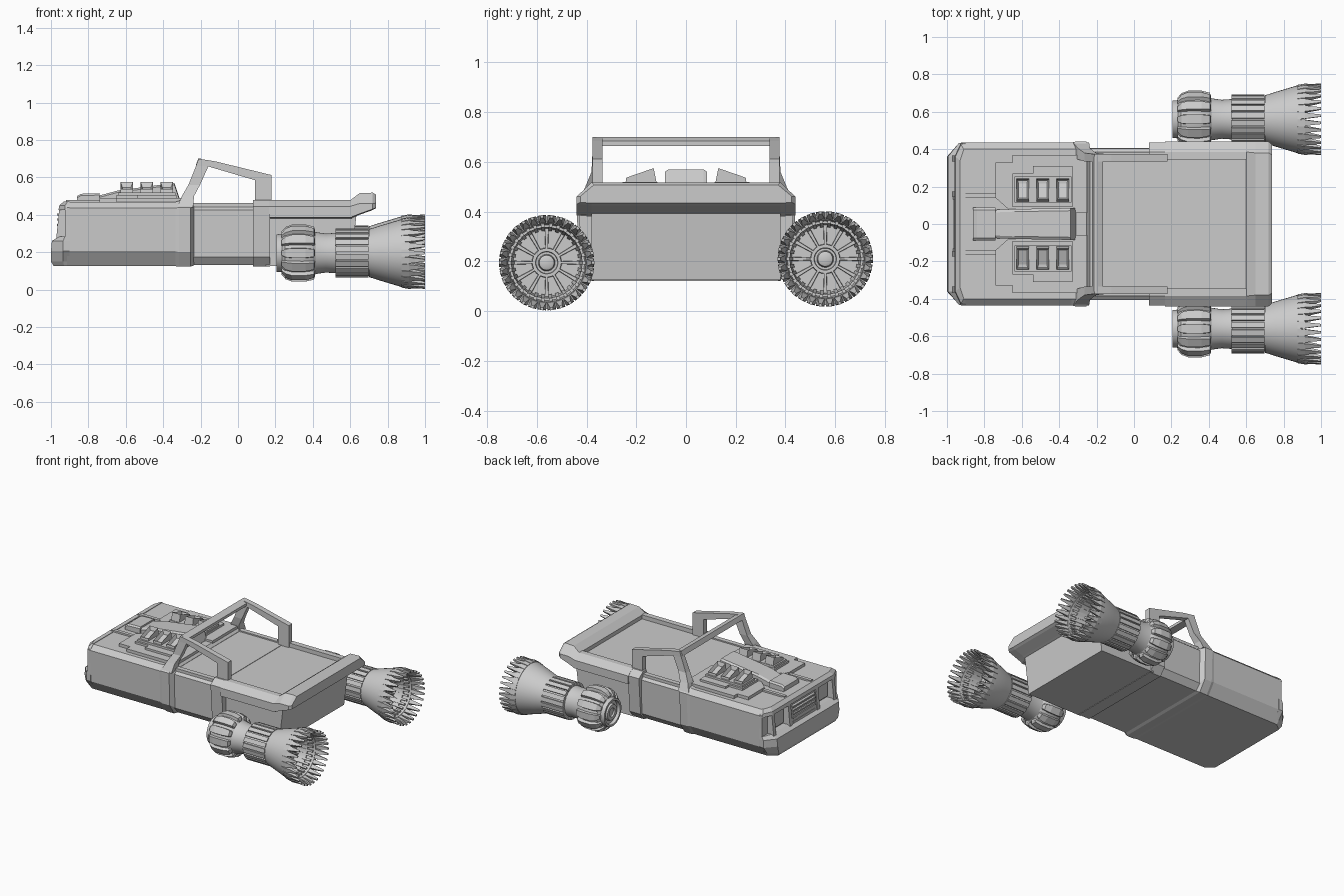
import bpy, bmesh, math

SIDES = ((1, "right"), (-1, "left"))


def finish(name, bm, smooth=False):
    bmesh.ops.recalc_face_normals(bm, faces=bm.faces)
    me = bpy.data.meshes.new(name)
    bm.to_mesh(me)
    bm.free()
    ob = bpy.data.objects.new(name, me)
    bpy.context.collection.objects.link(ob)
    if smooth:
        bpy.ops.object.select_all(action='DESELECT')
        ob.select_set(True)
        bpy.context.view_layer.objects.active = ob
        bpy.ops.object.shade_smooth_by_angle(angle=math.radians(32))
    return ob


def add_loft(bm, rings):
    vs = [[bm.verts.new(p) for p in r] for r in rings]
    n = len(vs[0])
    for a, b in zip(vs, vs[1:]):
        for i in range(n):
            j = (i + 1) % n
            bm.faces.new((a[i], a[j], b[j], b[i]))
    bm.faces.new(vs[0])
    bm.faces.new(vs[-1])


def loft(name, rings):
    bm = bmesh.new()
    add_loft(bm, rings)
    return finish(name, bm)


def ring(x, half):
    # symmetric cross-section at x from (y, z) points of one half
    return [(x, y, z) for y, z in half] + [(x, -y, z) for y, z in reversed(half)]


def prism(name, pts, axis, lo, hi):
    put = {'x': lambda p, t: (t, p[0], p[1]), 'y': lambda p, t: (p[0], t, p[1]),
           'z': lambda p, t: (p[0], p[1], t)}[axis]
    return loft(name, [[put(p, t) for p in pts] for t in (lo, hi)])


def box(name, x0, x1, y0, y1, z0, z1):
    return prism(name, [(x0, z0), (x1, z0), (x1, z1), (x0, z1)], 'y', y0, y1)


def radial(name, n, sections, c, phase=0.0):
    # n copies around the x axis; section = (x, inner r, outer r, half width in, half width out)
    bm = bmesh.new()
    for k in range(n):
        a = 2 * math.pi * (k + phase) / n
        ca, sa = math.cos(a), math.sin(a)
        rings = []
        for x, r0, r1, w0, w1 in sections:
            quad = [(r0, -w0), (r1, -w1), (r1, w1), (r0, w0)]
            rings.append([(x, c[0] + r * ca - w * sa, c[1] + r * sa + w * ca) for r, w in quad])
        add_loft(bm, rings)
    return finish(name, bm)


def lathe(name, prof, c, n=40):
    bm = bmesh.new()
    add_loft(bm, [[(x, c[0] + r * math.cos(2 * math.pi * i / n), c[1] + r * math.sin(2 * math.pi * i / n))
                   for i in range(n)] for x, r in prof])
    return finish(name, bm, True)


# nose hull and the raised frames around the body
nose = [(0.375, 0.125), (0.43, 0.205), (0.435, 0.435), (0.40, 0.468)]
loft("nose_hull", [ring(-0.915, nose), ring(-0.33, nose)])
frame = [(0.38, 0.122), (0.432, 0.20), (0.44, 0.44), (0.40, 0.475)]
loft("front_frame", [ring(-0.335, nose), ring(-0.315, frame), ring(-0.255, frame),
                     ring(-0.235, [(0.365, 0.13), (0.40, 0.18), (0.405, 0.43), (0.37, 0.455)])])
mid = [(0.365, 0.13), (0.40, 0.175), (0.405, 0.425), (0.37, 0.453)]
loft("cockpit_hull", [ring(-0.24, mid), ring(0.12, mid)])
rear_frame = [(0.37, 0.122), (0.415, 0.175), (0.435, 0.445), (0.385, 0.48), (0.345, 0.48), (0.345, 0.45)]
loft("rear_frame", [ring(0.08, rear_frame), ring(0.17, rear_frame)])

# rear hull, overhanging deck with side rails, and tail lip
prism("rear_hull", [(0.15, 0.125), (0.60, 0.125), (0.635, 0.41), (0.15, 0.41)], 'y', -0.38, 0.38)
deck = [(0.38, 0.38), (0.44, 0.385), (0.44, 0.445), (0.385, 0.48), (0.345, 0.48), (0.345, 0.45)]
loft("rear_deck", [ring(0.165, deck), ring(0.61, deck)])
loft("tail_lip", [ring(0.60, [(0.38, 0.38), (0.44, 0.385), (0.44, 0.445), (0.385, 0.478)]),
                  ring(0.65, [(0.38, 0.40), (0.44, 0.405), (0.44, 0.46), (0.38, 0.515)]),
                  ring(0.72, [(0.38, 0.425), (0.44, 0.43), (0.44, 0.46), (0.38, 0.518)]),
                  ring(0.738, [(0.38, 0.435), (0.425, 0.437), (0.425, 0.462), (0.37, 0.508)])])


# front bumper, hood lip, grille
def plan(front, corner_x, yf, ys):
    return [(-0.90, -ys), (corner_x, -ys), (front, -yf), (front, yf), (corner_x, ys), (-0.90, ys)]


loft("bumper", [[(x, y, z) for x, y in plan(f, cx, yf, ys)] for z, f, cx, yf, ys in
                ((0.125, -0.985, -0.93, 0.33, 0.375), (0.15, -1.0, -0.935, 0.345, 0.39),
                 (0.205, -1.0, -0.935, 0.36, 0.432), (0.26, -0.995, -0.935, 0.36, 0.434),
                 (0.285, -0.955, -0.925, 0.36, 0.434))])
loft("hood_lip", [[(x, y, z) for x, y in plan(f, cx, yf, ys)] for z, f, cx, yf, ys in
                  ((0.425, -0.96, -0.925, 0.36, 0.435), (0.45, -0.955, -0.925, 0.36, 0.425),
                   (0.472, -0.93, -0.91, 0.34, 0.40))])
prism("grille_panel", [(-0.90, 0.25), (-0.968, 0.27), (-0.945, 0.44), (-0.90, 0.44)], 'y', -0.145, 0.145)
for i in range(5):
    box(f"grille_slat_{i}", -0.968, -0.93, -0.13, 0.13, 0.285 + i * 0.028, 0.295 + i * 0.028)

for s, tag in SIDES:
    # headlight surrounds and lamps
    for y0, y1, nm in ((0.145, 0.175, "inner"), (0.335, 0.365, "outer")):
        prism(f"headlight_post_{nm}_{tag}", [(-0.90, 0.26), (-0.972, 0.27), (-0.955, 0.44), (-0.90, 0.44)],
              'y', s * y0, s * y1)
    box(f"headlight_{tag}", -0.93, -0.90, s * 0.19, s * 0.32, 0.30, 0.41)
    box(f"corner_post_{tag}", -0.925, -0.90, s * 0.37, s * 0.433, 0.27, 0.44)

    # stepped hood plates
    steps = [(-0.74, 0.14), (-0.74, 0.33), (-0.65, 0.33), (-0.65, 0.37), (-0.25, 0.37), (-0.25, 0.06), (-0.65, 0.06)]
    prism(f"hood_plate_{tag}", [(x, s * y) for x, y in steps], 'z', 0.46, 0.49)
    prism(f"hood_step_{tag}", [(x, s * y) for x, y in
          [(-0.65, 0.09), (-0.65, 0.27), (-0.54, 0.27), (-0.54, 0.31), (-0.33, 0.31), (-0.33, 0.09)]], 'z', 0.48, 0.505)
    prism(f"hood_side_strip_{tag}", [(-0.92, s * 0.14), (-0.92, s * 0.165), (-0.74, s * 0.165), (-0.74, s * 0.14)],
          'z', 0.46, 0.48)

    # three slanted hollow exhaust stacks per side
    for i in range(3):
        x = -0.595 + i * 0.107
        ob = prism(f"exhaust_stack_{tag}_{i}", [(s * y, z) for y, z in
                   ((0.245, 0.50), (0.115, 0.50), (0.13, 0.575), (0.24, 0.537))], 'x', x - 0.033, x + 0.033)
        bm = bmesh.new()
        bm.from_mesh(ob.data)
        top = max(bm.faces, key=lambda f: f.calc_center_median().z)
        bmesh.ops.inset_region(bm, faces=[top], thickness=0.014, depth=0)
        bmesh.ops.translate(bm, verts=top.verts, vec=(0, 0, -0.025))
        bm.to_mesh(ob.data)
        bm.free()
    box(f"stack_rail_{tag}", -0.64, -0.335, s * 0.115, s * 0.255, 0.49, 0.52)

    # roll cage side: bent front post, top rail, rear post
    loft(f"cage_front_post_{tag}", [[(x0, s * y0, z), (x1, s * y0, z), (x1, s * y1, z), (x0, s * y1, z)]
         for z, x0, x1, y0, y1 in ((0.44, -0.325, -0.24, 0.36, 0.435), (0.50, -0.30, -0.235, 0.345, 0.405),
                                   (0.56, -0.265, -0.203, 0.335, 0.38), (0.66, -0.225, -0.158, 0.335, 0.375),
                                   (0.697, -0.212, -0.20, 0.335, 0.375))])
    prism(f"cage_top_rail_{tag}", [(-0.212, 0.70), (-0.12, 0.685), (0.18, 0.612), (0.18, 0.57), (0.09, 0.585),
                                   (-0.155, 0.657), (-0.20, 0.66)], 'y', s * 0.335, s * 0.375)
    box(f"cage_rear_post_{tag}", 0.092, 0.18, s * 0.335, s * 0.375, 0.44, 0.60)
    box(f"cockpit_sill_{tag}", -0.24, 0.10, s * 0.35, s * 0.385, 0.44, 0.462)

    # rear thrust engine: turned body
    c = (s * 0.56, 0.2025 + s * 0.0075)
    lathe(f"engine_body_{tag}", [
        (0.222, 0.03), (0.21, 0.032), (0.21, 0.055), (0.228, 0.06), (0.228, 0.082), (0.205, 0.085), (0.205, 0.10),
        (0.235, 0.102), (0.25, 0.122), (0.29, 0.135), (0.35, 0.136), (0.40, 0.125), (0.415, 0.112), (0.47, 0.104),
        (0.525, 0.108), (0.525, 0.122), (0.70, 0.122), (0.70, 0.128), (0.76, 0.147), (0.88, 0.183), (0.915, 0.186),
        (0.915, 0.158), (0.86, 0.152), (0.86, 0.142), (0.78, 0.135), (0.78, 0.06), (0.80, 0.058), (0.80, 0.045),
        (0.785, 0.043), (0.785, 0.034), (0.82, 0.03), (0.825, 0.02)], c)
    # curved ribs on the front bulb, flutes on the barrel
    radial(f"engine_bulb_ribs_{tag}", 12, [
        (0.232, 0.09, 0.115, 0.012, 0.012), (0.255, 0.10, 0.14, 0.025, 0.022), (0.29, 0.11, 0.153, 0.028, 0.025),
        (0.36, 0.11, 0.153, 0.028, 0.025), (0.405, 0.10, 0.142, 0.024, 0.020), (0.412, 0.10, 0.125, 0.016, 0.014)], c)
    radial(f"engine_barrel_flutes_{tag}", 20, [(0.522, 0.11, 0.131, 0.014, 0.015),
                                               (0.698, 0.11, 0.131, 0.014, 0.015)], c, 0.5)
    # nozzle teeth, inner liner ribs and turbine spokes
    radial(f"nozzle_teeth_{tag}", 30, [
        (0.875, 0.160, 0.184, 0.015, 0.017), (0.915, 0.160, 0.191, 0.015, 0.017),
        (0.945, 0.166, 0.188, 0.012, 0.012), (1.0, 0.181, 0.192, 0.006, 0.006)], c)
    radial(f"nozzle_liner_{tag}", 30, [(0.79, 0.128, 0.142, 0.007, 0.007), (0.90, 0.143, 0.158, 0.007, 0.007)], c)
    radial(f"turbine_spokes_{tag}", 12, [(0.77, 0.055, 0.138, 0.006, 0.009), (0.80, 0.055, 0.138, 0.004, 0.007)], c)

# cage cross bar, centre hood scoop and ramp
prism("cage_cross_bar", [(-0.225, 0.665), (-0.165, 0.665), (-0.165, 0.685), (-0.20, 0.70), (-0.213, 0.70)],
      'y', -0.36, 0.36)
loft("hood_scoop", [ring(x, [(0.088, 0.46), (0.088, z - 0.01), (0.076, z)])
                    for x, z in ((-0.86, 0.50), (-0.84, 0.512), (-0.74, 0.515))])
loft("hood_scoop_ramp", [ring(x, [(w, 0.46), (w, z - 0.01), (w - 0.014, z)]) for x, z, w in
                         ((-0.76, 0.498, 0.075), (-0.64, 0.53, 0.08), (-0.34, 0.57, 0.085), (-0.31, 0.48, 0.085))])
